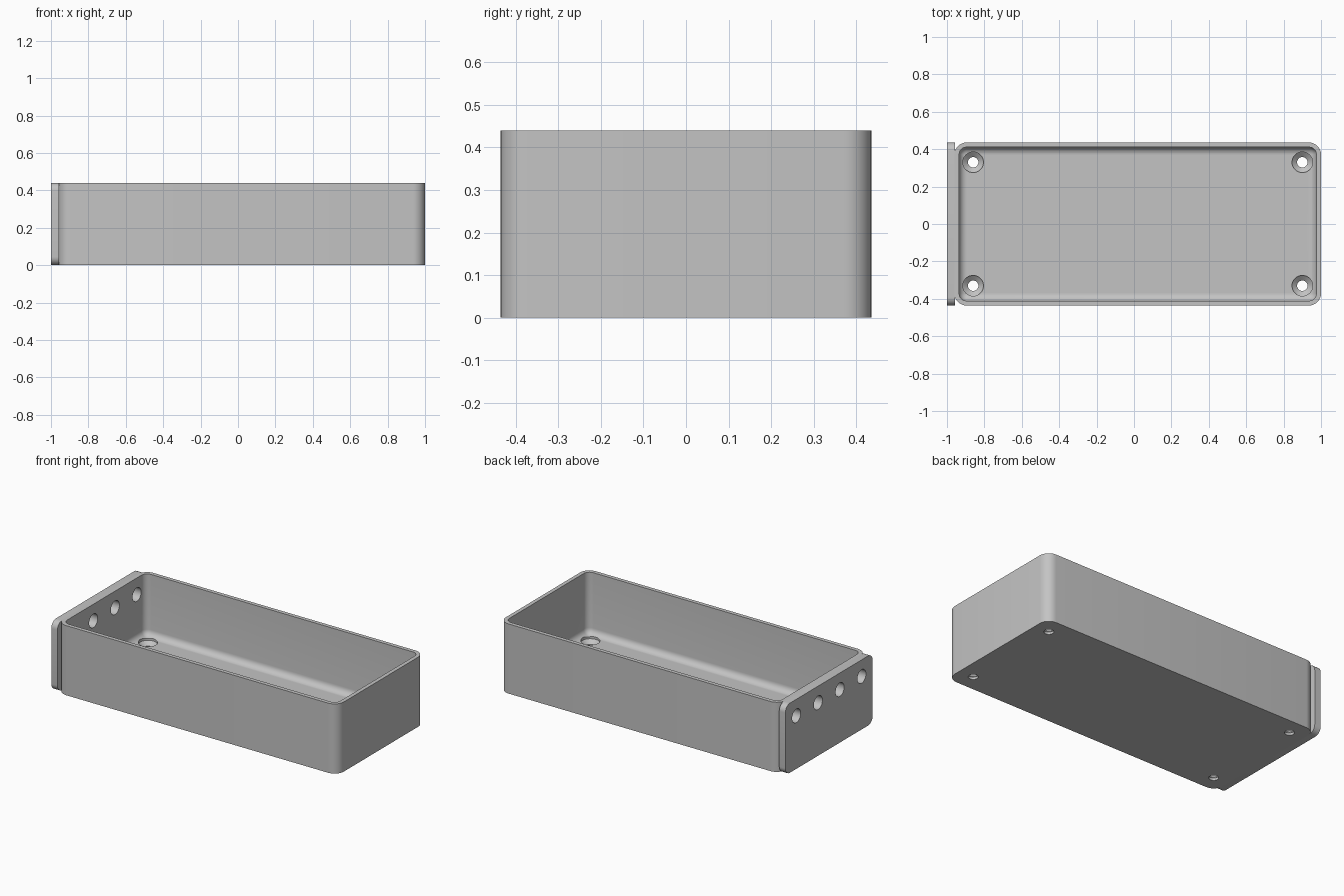
import bpy
import bmesh
import math

if "Cube" in bpy.data.objects:
    bpy.data.objects.remove(bpy.data.objects["Cube"], do_unlink=True)

HEIGHT, HALF_Y = 0.44, 0.436
X_MIN, X_MAX = -0.96, 1.0
MID_X, HALF_X = (X_MIN + X_MAX) / 2, (X_MAX - X_MIN) / 2
WALL, FLOOR, FILLET, CORNER = 0.025, 0.05, 0.04, 0.065

grey = bpy.data.materials.new("plain_grey")
grey.use_nodes = True
colour = (0.55, 0.55, 0.55, 1)
grey.diffuse_color = colour
grey.node_tree.nodes["Principled BSDF"].inputs["Base Color"].default_value = colour


def rounded_rect(cx, cy, hx, hy, r, level, steps=8):
    """Outline of a rectangle with round corners at one level."""
    points = []
    for quarter, (sx, sy) in enumerate(((1, 1), (-1, 1), (-1, -1), (1, -1))):
        for i in range(steps + 1):
            a = (quarter + i / steps) * math.pi / 2
            points.append((cx + sx * (hx - r) + r * math.cos(a),
                           cy + sy * (hy - r) + r * math.sin(a), level))
    return points


def circle(cx, cy, r, level, sides=32):
    return [(cx + r * math.cos(i * math.tau / sides),
             cy + r * math.sin(i * math.tau / sides), level) for i in range(sides)]


def loft(name, rings, sideways=False):
    """Skin a stack of outlines and cap both ends; sideways stacks along x."""
    bm = bmesh.new()
    loops = [[bm.verts.new((h, b, a) if sideways else (a, b, h)) for a, b, h in ring]
             for ring in rings]
    for low, high in zip(loops, loops[1:]):
        for i in range(len(low)):
            j = (i + 1) % len(low)
            bm.faces.new((low[i], low[j], high[j], high[i]))
    bm.faces.new(loops[0])
    bm.faces.new(loops[-1])
    bmesh.ops.recalc_face_normals(bm, faces=bm.faces)
    mesh = bpy.data.meshes.new(name)
    bm.to_mesh(mesh)
    bm.free()
    mesh.materials.append(grey)
    obj = bpy.data.objects.new(name, mesh)
    bpy.context.collection.objects.link(obj)
    return obj


def select(obj):
    bpy.ops.object.select_all(action="DESELECT")
    obj.select_set(True)
    bpy.context.view_layer.objects.active = obj


def cut(obj, cutters):
    select(obj)
    for cutter in cutters:
        cutter.hide_render = True
        mod = obj.modifiers.new("hole", "BOOLEAN")
        mod.operation = "DIFFERENCE"
        mod.solver = "EXACT"
        mod.object = cutter
        bpy.ops.object.modifier_apply(modifier=mod.name)


def tray_ring(inset, level):
    return rounded_rect(MID_X, 0, HALF_X - inset, HALF_Y - inset,
                        max(CORNER - inset, 0.004), level)


# Open tray: outer wall, rim, inner wall, rounded floor edge
rings = [tray_ring(0, 0), tray_ring(0, HEIGHT), tray_ring(WALL, HEIGHT)]
for step in range(8):
    angle = step / 7 * math.pi / 2
    rings.append(tray_ring(WALL + FILLET * (1 - math.cos(angle)),
                           FLOOR + FILLET * (1 - math.sin(angle))))
tray = loft("tray", rings)

# End plate on the right side
plate = loft("end_plate", [rounded_rect(HEIGHT / 2, 0, HEIGHT / 2, HALF_Y, 0.045, x)
                           for x in (-1, -0.957)], sideways=True)

# Countersunk screw holes in the floor corners
profile = ((0.028, -0.05), (0.028, 0.015), (0.055, 0.038), (0.055, 0.12))
screw_cutters = [loft("screw_hole_cutter", [circle(MID_X + sx * 0.88, sy * 0.33, r, z)
                                            for r, z in profile])
                 for sx in (-1, 1) for sy in (-1, 1)]

# Row of round holes through the end plate and tray wall
port_cutters = [loft("port_cutter", [circle(0.335, (i - 1.5) * 0.217, 0.043, x)
                                     for x in (-1.05, -0.9)], sideways=True)
                for i in range(4)]

cut(tray, screw_cutters + port_cutters)
cut(plate, port_cutters)
for cutter in screw_cutters + port_cutters:
    bpy.data.objects.remove(cutter, do_unlink=True)

for part in (tray, plate):
    select(part)
    bpy.ops.object.shade_smooth_by_angle(angle=math.radians(30))
